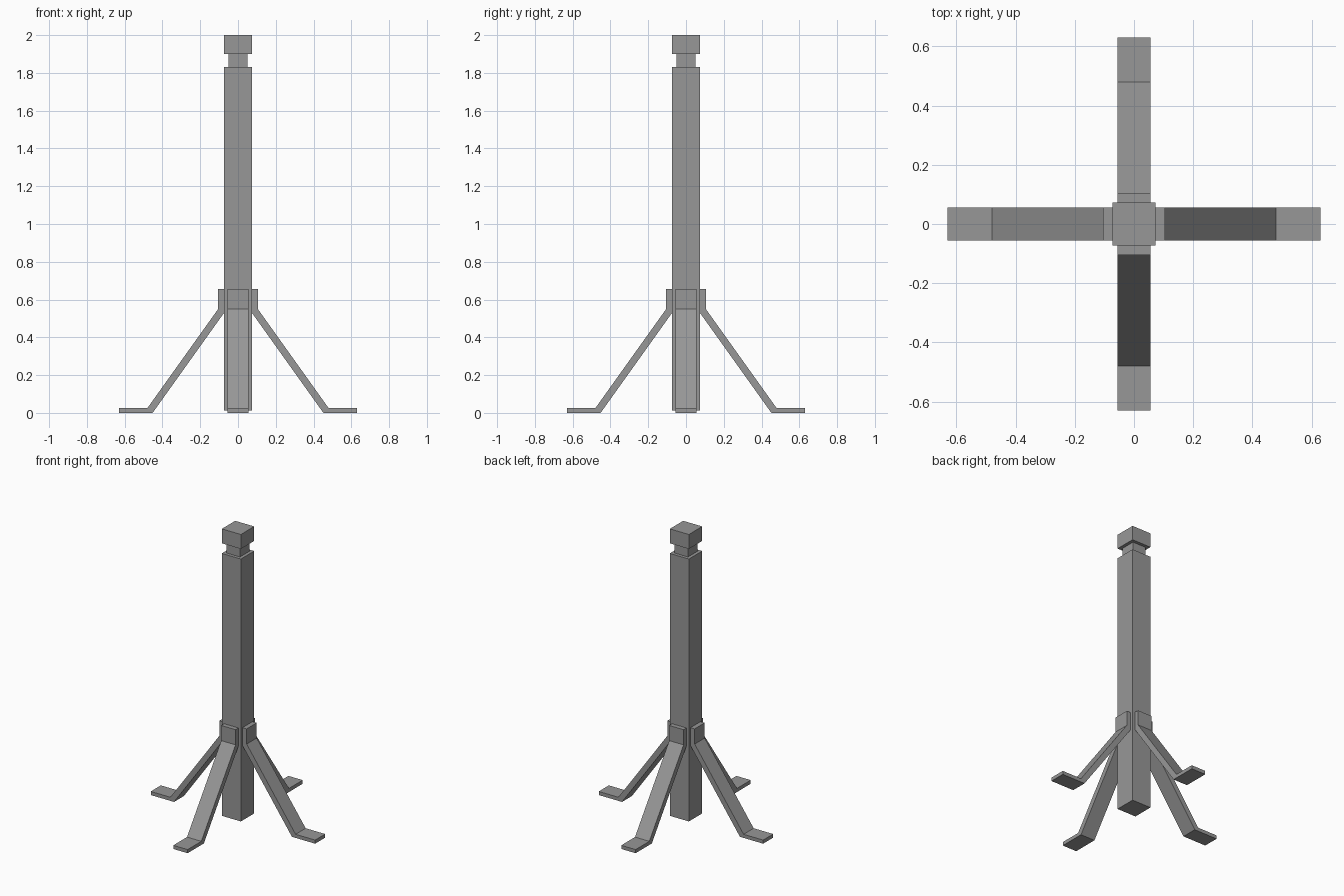
import bpy, bmesh
from math import radians
from mathutils import Matrix

cube = bpy.data.objects.get("Cube")
if cube:
    bpy.data.objects.remove(cube, do_unlink=True)

# Single grey metal colour
grey = bpy.data.materials.new("grey_metal")
grey.use_nodes = True
colour = (0.31, 0.31, 0.31, 1)
grey.diffuse_color = colour
grey.node_tree.nodes["Principled BSDF"].inputs["Base Color"].default_value = colour


def finish(name, bm):
    bmesh.ops.recalc_face_normals(bm, faces=bm.faces)
    mesh = bpy.data.meshes.new(name)
    bm.to_mesh(mesh)
    bm.free()
    mesh.materials.append(grey)
    obj = bpy.data.objects.new(name, mesh)
    bpy.context.collection.objects.link(obj)
    return obj


def square_block(name, half, bottom, top):
    bm = bmesh.new()
    size = Matrix.Diagonal((2 * half, 2 * half, top - bottom, 1))
    place = Matrix.Translation((0, 0, (bottom + top) / 2))
    bmesh.ops.create_cube(bm, size=1, matrix=place @ size)
    return finish(name, bm)


def bent_leg(name, angle):
    # Side profile of the bent strip, extruded across its width
    profile = [(0.072, 0.655), (0.105, 0.655), (0.105, 0.55), (0.48, 0.025),
               (0.63, 0.025), (0.63, 0), (0.452, 0), (0.072, 0.532)]
    width = 0.11
    bm = bmesh.new()
    face = bm.faces.new([bm.verts.new((x, -width / 2, z)) for x, z in profile])
    side = bmesh.ops.extrude_face_region(bm, geom=[face])
    verts = [v for v in side["geom"] if isinstance(v, bmesh.types.BMVert)]
    bmesh.ops.translate(bm, verts=verts, vec=(0, width, 0))
    bmesh.ops.rotate(bm, verts=bm.verts, matrix=Matrix.Rotation(radians(angle), 3, "Z"))
    return finish(name, bm)


# Post with a narrow neck and square cap
square_block("post", 0.073, 0.012, 1.83)
square_block("neck", 0.051, 1.83, 1.90)
square_block("cap", 0.073, 1.90, 2.0)

# Four legs around the post
for i, side in enumerate(("left", "back", "right", "front")):
    bent_leg(side + "_leg", 90 * i)
